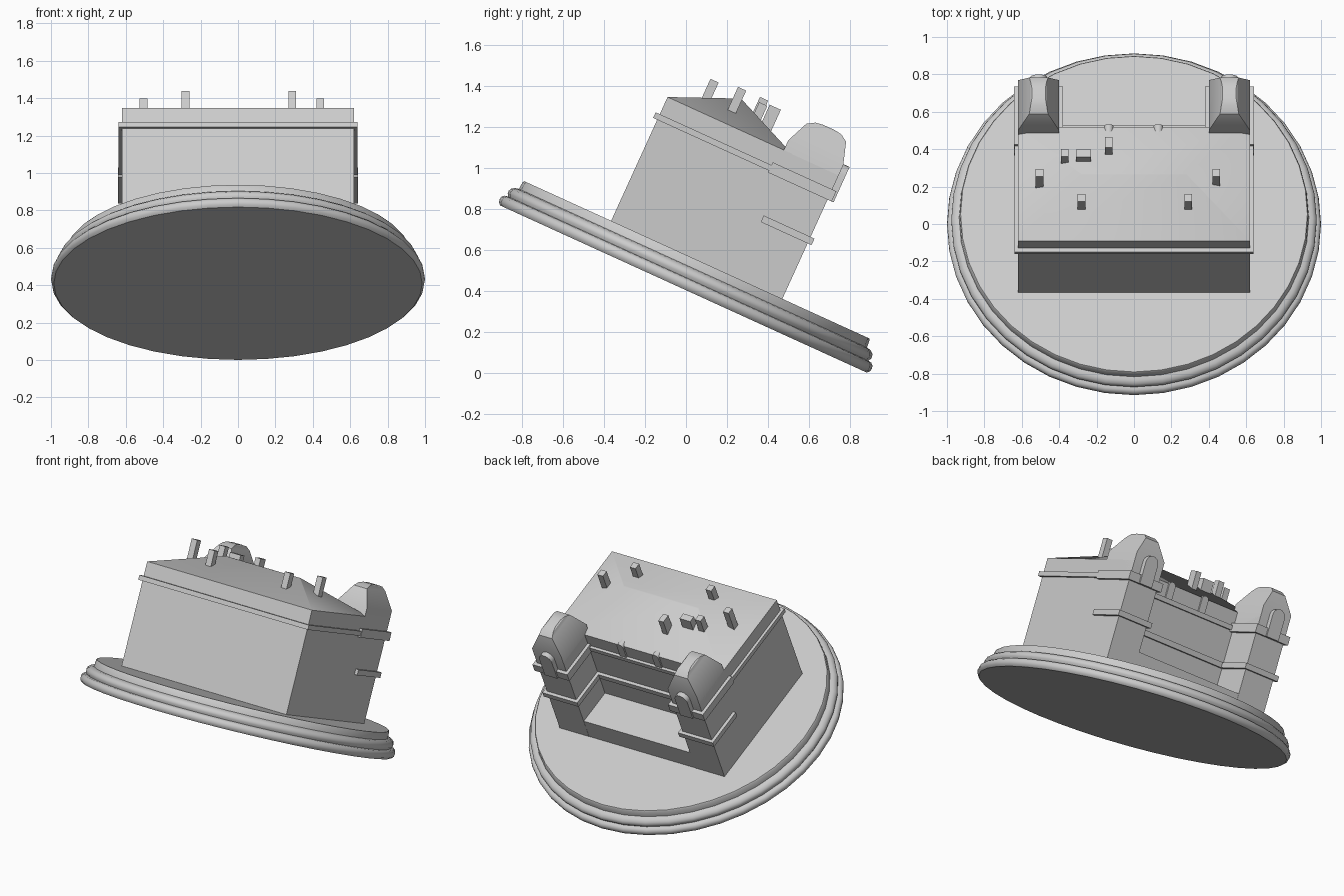
import bpy, bmesh, math
from mathutils import Matrix

if "Cube" in bpy.data.objects:
    bpy.data.objects.remove(bpy.data.objects["Cube"])

# Everything is modelled upright, then tipped about x by this matrix
TILT = Matrix.Translation((0, -0.0125, 0.409)) @ Matrix.Rotation(math.radians(-24.5), 4, 'X')


def finish(name, bm, smooth=None):
    bmesh.ops.recalc_face_normals(bm, faces=bm.faces[:])
    me = bpy.data.meshes.new(name)
    bm.to_mesh(me)
    bm.free()
    ob = bpy.data.objects.new(name, me)
    bpy.context.collection.objects.link(ob)
    ob.matrix_world = TILT
    if smooth is not None:
        bpy.ops.object.select_all(action='DESELECT')
        ob.select_set(True)
        bpy.context.view_layer.objects.active = ob
        bpy.ops.object.shade_smooth_by_angle(angle=math.radians(smooth))
    return ob


def prism(name, pts, lo, hi, smooth=None):
    """Extrude an (x, y) outline from height lo to hi."""
    bm = bmesh.new()
    f = bm.faces.new([bm.verts.new((x, y, lo)) for x, y in pts])
    r = bmesh.ops.extrude_face_region(bm, geom=[f])
    bmesh.ops.translate(bm, vec=(0, 0, hi - lo),
                        verts=[v for v in r['geom'] if isinstance(v, bmesh.types.BMVert)])
    return finish(name, bm, smooth)


def box(name, x0, x1, y0, y1, z0, z1):
    return prism(name, [(x0, y0), (x1, y0), (x1, y1), (x0, y1)], z0, z1)


def u_plan(front, off):
    """Block outline with two wings at the back, grown by off."""
    half = [(0.62 + off, front), (0.62 + off, 0.46 + off),
            (0.40 - off, 0.46 + off), (0.40 - off, 0.208 + off)]
    return half + [(-x, y) for x, y in reversed(half)]


def loft(name, rings, smooth=None):
    """Stack of rectangles (z, x0, x1, y0, y1), capped at both ends."""
    bm = bmesh.new()
    loops = [[bm.verts.new(p) for p in ((a, c, z), (b, c, z), (b, d, z), (a, d, z))]
             for z, a, b, c, d in rings]
    for l, m in zip(loops, loops[1:]):
        for i in range(4):
            j = (i + 1) % 4
            bm.faces.new((l[i], l[j], m[j], m[i]))
    bm.faces.new(loops[0][::-1])
    bm.faces.new(loops[-1])
    return finish(name, bm, smooth)


def arch(name, cx, w, y0, y1, z0, z1):
    """Round-topped plate standing on a back wall."""
    bm = bmesh.new()
    r = w / 2
    pts = [(cx - r, z0), (cx + r, z0)]
    pts += [(cx + r * math.cos(math.pi * i / 10), z1 - r + r * math.sin(math.pi * i / 10))
            for i in range(11)]
    f = bm.faces.new([bm.verts.new((x, y0, z)) for x, z in pts])
    e = bmesh.ops.extrude_face_region(bm, geom=[f])
    bmesh.ops.translate(bm, vec=(0, y1 - y0, 0),
                        verts=[v for v in e['geom'] if isinstance(v, bmesh.types.BMVert)])
    return finish(name, bm, 35)


# Round stepped base with rolled edges
profile = [(0, 0), (0.985, 0), (0.997, 0.012), (1.0, 0.027), (0.997, 0.042), (0.985, 0.053),
           (0.968, 0.056), (0.976, 0.070), (0.977, 0.082), (0.971, 0.096), (0.955, 0.108),
           (0.935, 0.112), (0.932, 0.150), (0.927, 0.157), (0, 0.157)]
bm = bmesh.new()
vs = [bm.verts.new((r, 0, z)) for r, z in profile]
es = [bm.edges.new(p) for p in zip(vs, vs[1:])]
bmesh.ops.spin(bm, geom=vs + es, cent=(0, 0, 0), axis=(0, 0, 1),
               angle=2 * math.pi, steps=40, use_duplicate=False)
bmesh.ops.remove_doubles(bm, verts=bm.verts[:], dist=1e-4)
finish("base", bm, 40)

# Main block, cornice, lower ledge round the wings, terrace between them
prism("house_walls", u_plan(-0.46, 0), 0.15, 0.82)
prism("cornice", u_plan(-0.482, 0.018), 0.70, 0.73)
prism("lower_ledge", u_plan(0.208, 0.021), 0.455, 0.49)
box("terrace", -0.41, 0.41, 0.20, 0.459, 0.15, 0.295)

# Hipped roof, softly shaded
roof = loft("roof", [(0.815, -0.62, 0.62, -0.46, 0.208), (0.822, -0.62, 0.62, -0.46, 0.208),
                     (0.962, -0.28, 0.28, -0.135, -0.125)], 45)

# Corner turrets with tapered, crowned tops
for side, cx in (("left", -0.51), ("right", 0.51)):
    def ring(z, hw, y0, y1):
        return (z, cx - hw, cx + hw, y0, y1)
    loft(side + "_turret_top", [ring(0.70, 0.11, 0.165, 0.46), ring(0.875, 0.11, 0.165, 0.46),
                                ring(0.985, 0.05, 0.212, 0.425), ring(1.008, 0.043, 0.25, 0.39),
                                ring(1.014, 0.036, 0.29, 0.35)], 30)
    box(side + "_turret_cornice", cx - 0.131, cx + 0.131, 0.14, 0.482, 0.69, 0.745)
    arch(side + "_turret_arch", cx, 0.095, 0.44, 0.492, 0.69, 0.88)

# Small round-headed dormers on the back wall
for i, x in enumerate((-0.135, 0.13)):
    arch(f"dormer_{i}", x, 0.05, 0.17, 0.218, 0.73, 0.838)

# Chimneys: x, y, half width, half depth, top
chimneys = [(-0.505, -0.145, 0.021, 0.022, 1.01), (0.44, -0.145, 0.021, 0.022, 1.01),
            (-0.28, -0.284, 0.021, 0.022, 0.99), (0.29, -0.284, 0.021, 0.022, 0.99),
            (-0.37, -0.027, 0.021, 0.022, 1.01), (-0.27, -0.02, 0.04, 0.022, 0.985),
            (-0.135, 0.04, 0.019, 0.03, 0.995)]
for i, (x, y, hx, hy, top) in enumerate(chimneys):
    box(f"chimney_{i}", x - hx, x + hx, y - hy, y + hy, 0.825, top)
